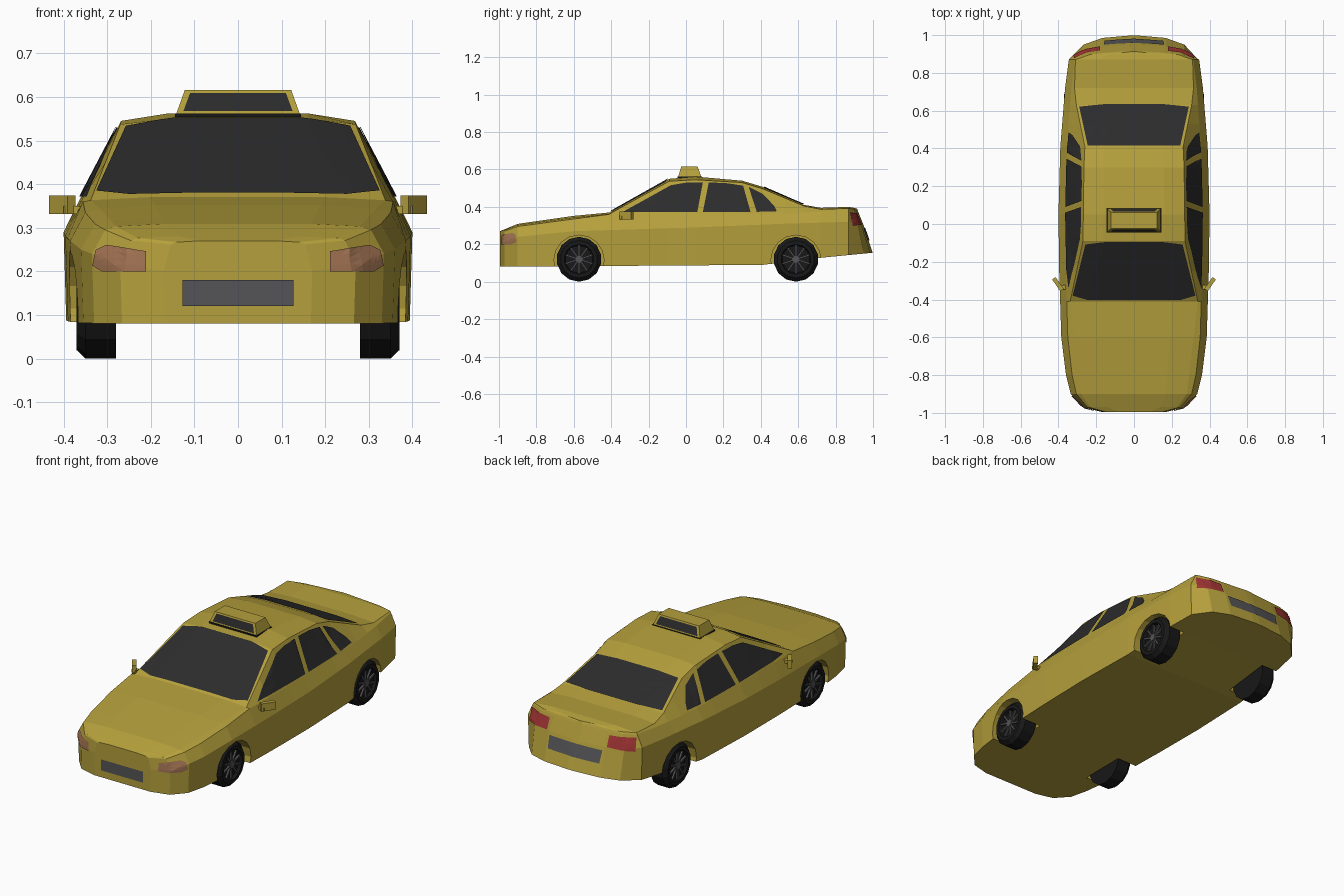
import bpy, bmesh, math
from mathutils import Vector, Matrix
from mathutils.bvhtree import BVHTree

if "Cube" in bpy.data.objects:
    bpy.data.objects.remove(bpy.data.objects["Cube"])


def material(name, rgb):
    m = bpy.data.materials.new(name)
    m.diffuse_color = (*rgb, 1)
    m.use_nodes = True
    m.node_tree.nodes["Principled BSDF"].inputs["Base Color"].default_value = m.diffuse_color
    return m


YELLOW = material("yellow paint", (0.46, 0.35, 0.045))
GLASS = material("dark glass", (0.025, 0.025, 0.026))
RUBBER = material("rubber", (0.009, 0.009, 0.009))
STEEL = material("dark steel", (0.09, 0.09, 0.095))
AMBER = material("headlight amber", (0.36, 0.17, 0.085))
RED = material("tail red", (0.36, 0.035, 0.035))


def finish(name, bm, mat=None):
    me = bpy.data.meshes.new(name)
    bm.to_mesh(me)
    bm.free()
    ob = bpy.data.objects.new(name, me)
    bpy.context.collection.objects.link(ob)
    if mat:
        me.materials.append(mat)
    return ob


def loft(bm, rings):
    rows = [[bm.verts.new(p) for p in r] for r in rings]
    n = len(rows[0])
    for a, b in zip(rows, rows[1:]):
        for i in range(n):
            bm.faces.new((a[i], a[(i + 1) % n], b[(i + 1) % n], b[i]))
    bm.faces.new(rows[0])
    bm.faces.new(rows[-1])
    bmesh.ops.recalc_face_normals(bm, faces=bm.faces[:])


def rail(points, y):
    for (y0, v0), (y1, v1) in zip(points, points[1:]):
        if y <= y1:
            return v0 + (v1 - v0) * max(0, (y - y0) / (y1 - y0))
    return points[-1][1]


# Longitudinal rails of the body: (y, value)
WIDTH = [(-.995, .17), (-.97, .27), (-.9, .335), (-.8, .36), (-.6, .385), (-.25, .396), (.05, .40),
         (.41, .39), (.72, .365), (.87, .345), (.95, .27), (.985, .17), (.998, .02)]
BOTTOM = [(-1, .08), (.41, .09), (.72, .128), (1, .155)]
SHOULDER = [(-1, .2), (-.9, .24), (-.6, .27), (.05, .29), (.53, .31), (.87, .32), (1, .3)]
BELT = [(-1, .26), (-.9, .295), (-.6, .335), (-.41, .36), (.53, .365), (.72, .375), (.87, .385), (1, .375)]
EDGE_X = [(-.995, .14), (-.97, .23), (-.9, .28), (-.41, .338), (-.09, .27), (.3, .265), (.41, .26),
          (.63, .305), (.72, .315), (.87, .31), (.95, .23), (.985, .14), (.998, .015)]
EDGE_Z = [(-1, .265), (-.9, .303), (-.6, .343), (-.41, .363), (-.09, .537), (.05, .545), (.3, .53),
          (.41, .497), (.63, .405), (.72, .387), (.87, .392), (1, .386)]
CROWN = [(-1, .268), (-.9, .309), (-.6, .352), (-.41, .37), (-.09, .55), (.05, .562), (.3, .54),
         (.41, .507), (.63, .411), (.72, .395), (.87, .4), (1, .392)]
RAKE = [(-1, 0), (.87, 0), (.95, .25), (.985, .38), (1, .4)]
STATIONS = [-.995, -.97, -.9, -.8, -.6, -.41, -.25, -.09, .05, .3, .41, .53, .63, .72, .87, .95, .985, .998]


def section(y):
    w, e = rail(WIDTH, y), rail(EDGE_X, y)
    half = [(w * .985, rail(BOTTOM, y)), (w, rail(SHOULDER, y)), (w * .91, rail(BELT, y)),
            (e, rail(EDGE_Z, y)), (e * .6, rail(CROWN, y))]
    ring = half + [(-x, z) for x, z in reversed(half)]
    return [(x, y - rail(RAKE, y) * max(0, z - .18), z) for x, z in ring]


# Body shell with roof, bonnet and boot in one loft
bm = bmesh.new()
loft(bm, [section(y) for y in STATIONS])
skin = BVHTree.FromBMesh(bm)
body = finish("body", bm, YELLOW)

# Wheel arches
AXLES = {"front": -.572, "rear": .588}
for end, y in AXLES.items():
    for s in (1, -1):
        bm = bmesh.new()
        bmesh.ops.create_cone(bm, cap_ends=True, segments=16, radius1=.134, radius2=.134, depth=.3,
                              matrix=Matrix.Translation((s * .415, y, .115)) @ Matrix.Rotation(math.pi / 2, 4, 'Y'))
        cutter = finish("arch_cutter", bm)
        cutter.hide_render = True
        mod = body.modifiers.new("arch", 'BOOLEAN')
        mod.operation, mod.object, mod.solver = 'DIFFERENCE', cutter, 'EXACT'
        bpy.context.view_layer.objects.active = body
        bpy.ops.object.modifier_apply(modifier=mod.name)
        bpy.data.objects.remove(cutter)

VIEWS = {
    "right": (lambda a, b: (1, a, b), (-1, 0, 0)),
    "left": (lambda a, b: (-1, a, b), (1, 0, 0)),
    "top": (lambda a, b: (a, b, 1), (0, 0, -1)),
    "front": (lambda a, b: (a, -2, b), (0, 1, 0)),
    "back": (lambda a, b: (a, 2, b), (0, -1, 0)),
}


def panel(name, outline, view, mat):
    """Outline drawn in a view and laid onto the body skin."""
    place, ray = VIEWS[view]
    ray = Vector(ray)
    bm = bmesh.new()
    bm.faces.new([bm.verts.new(place(a, b)) for a, b in outline])
    bmesh.ops.triangulate(bm, faces=bm.faces[:])
    bmesh.ops.subdivide_edges(bm, edges=bm.edges[:], cuts=3, use_grid_fill=True)
    missed = []
    for v in bm.verts:
        hit, normal, _, _ = skin.ray_cast(v.co, ray)
        if hit is None:
            missed.append(v)
        else:
            v.co = hit - ray * .002 + normal * .003
    bmesh.ops.delete(bm, geom=missed, context='VERTS')
    bm.normal_update()
    for f in bm.faces:
        if f.normal.dot(ray) > 0:
            f.normal_flip()
    return finish(name, bm, mat)


def both(half):
    return half + [(-a, b) for a, b in reversed(half)]


# Glass
panel("windshield", both([(.25, -.4), (.325, -.378), (.257, -.107), (.15, -.094)]), "top", GLASS)
panel("rear_window", both([(.245, .415), (.29, .62), (.15, .635)]), "top", GLASS)
for side in ("right", "left"):
    panel(side + "_front_door_glass", [(-.34, .37), (.06, .37), (.09, .53), (0, .528), (-.08, .515)], side, GLASS)
    panel(side + "_rear_door_glass", [(.09, .37), (.345, .37), (.305, .512), (.22, .525), (.122, .53)], side, GLASS)
    panel(side + "_quarter_glass", [(.378, .372), (.485, .375), (.47, .405), (.41, .468), (.335, .505)], side, GLASS)

# Lights and plates
for s, side in ((1, "right"), (-1, "left")):
    panel(side + "_headlight", [(s * a, b) for a, b in
          [(.21, .2), (.31, .2), (.332, .213), (.325, .248), (.3, .26), (.21, .246)]], "front", AMBER)
    panel(side + "_taillight", [(s * a, b) for a, b in
          [(.18, .305), (.32, .3), (.315, .37), (.18, .362)]], "back", RED)
panel("front_plate", both([(.127, .12), (.127, .18)]), "front", STEEL)
panel("rear_plate", both([(.155, .22), (.16, .285)]), "back", STEEL)


def slab(bm, x, y0, y1, z, top_x, ty0, ty1, top_z):
    loft(bm, [[(-x, y0, z), (x, y0, z), (x, y1, z), (-x, y1, z)],
              [(-top_x, ty0, top_z), (top_x, ty0, top_z), (top_x, ty1, top_z), (-top_x, ty1, top_z)]])


# Roof sign with dark front and back panes
bm = bmesh.new()
slab(bm, .145, -.045, .085, .55, .145, -.045, .085, .562)
finish("sign_base", bm, RUBBER)
bm = bmesh.new()
slab(bm, .142, -.042, .082, .56, .122, -.025, .062, .616)
finish("roof_sign", bm, YELLOW)
bm = bmesh.new()
for y0, y1 in ((-.0405, -.0285), (.0805, .0655)):
    quad = [bm.verts.new(p) for p in
            [(-.125, y0, .568), (.125, y0, .568), (.11, y1, .609), (-.11, y1, .609)]]
    bm.faces.new(quad if y0 < 0 else quad[::-1])
finish("sign_panes", bm, GLASS)


def box(bm, size, matrix):
    return bmesh.ops.create_cube(bm, size=1, matrix=matrix @ Matrix.Diagonal((*size, 1)))["verts"]


# Door mirrors
for s, side in ((1, "right"), (-1, "left")):
    bm = bmesh.new()
    head = Matrix.Translation((s * .403, -.318, .353)) @ Matrix.Rotation(s * math.radians(55), 4, 'Z')
    box(bm, (.075, .022, .042), head)
    box(bm, (.05, .022, .018), Matrix.Translation((s * .375, -.335, .341)))
    finish(side + "_mirror", bm, YELLOW)

# Wheels: lathed tyre, spoked rim
TYRE = [(.28, .09), (.28, .12), (.35, .12), (.371, .1), (.371, .08), (.355, .074)]
for end, y in AXLES.items():
    for s, side in ((1, "right"), (-1, "left")):
        bm = bmesh.new()
        loft(bm, [[(s * x, y + r * math.sin(k * math.tau / 14), .12 - r * math.cos(k * math.tau / 14))
                   for k in range(14)] for x, r in TYRE])
        finish(f"{end}_{side}_tyre", bm, RUBBER)
        bm = bmesh.new()
        centre = Matrix.Translation((s * .36, y, .12))
        for k in range(10):
            box(bm, (.01, .009, .066),
                centre @ Matrix.Rotation(k * math.tau / 10, 4, 'X') @ Matrix.Translation((0, 0, .042)))
        bmesh.ops.create_cone(bm, cap_ends=True, segments=10, radius1=.02, radius2=.02, depth=.018,
                              matrix=centre @ Matrix.Rotation(math.pi / 2, 4, 'Y'))
        finish(f"{end}_{side}_rim", bm, STEEL)
